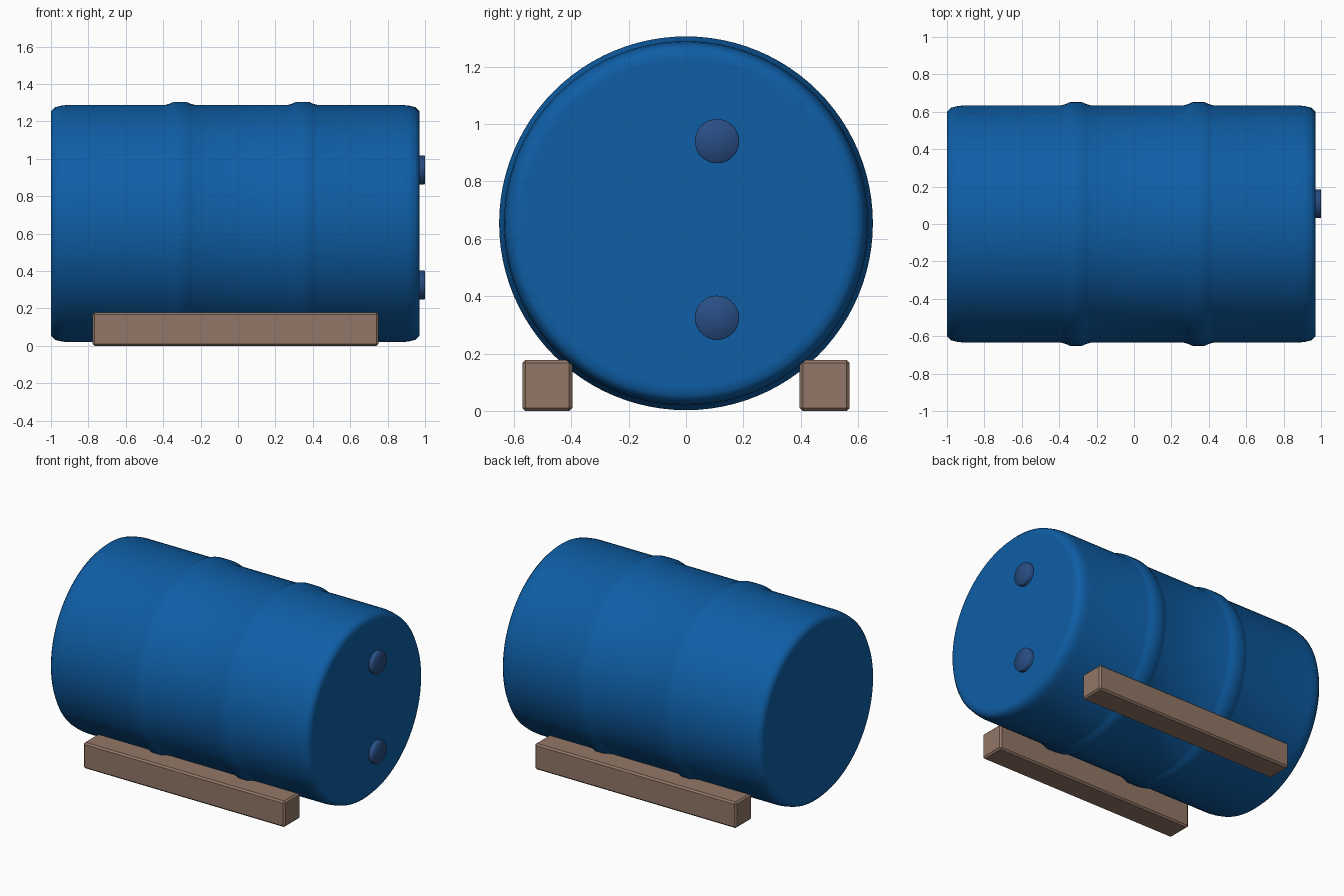
import bpy, bmesh, math
from mathutils import Matrix

if "Cube" in bpy.data.objects:
    bpy.data.objects.remove(bpy.data.objects["Cube"])

def material(name, rgb):
    m = bpy.data.materials.new(name)
    m.diffuse_color = (*rgb, 1)
    m.use_nodes = True
    m.node_tree.nodes["Principled BSDF"].inputs["Base Color"].default_value = m.diffuse_color
    return m

BLUE = material("barrel blue", (0.0045, 0.112, 0.38))
DARK = material("dark blue cap", (0.022, 0.075, 0.23))
WOOD = material("brown wood", (0.29, 0.185, 0.135))

def add_object(name, bm, mat, angle=None):
    bmesh.ops.recalc_face_normals(bm, faces=bm.faces)
    mesh = bpy.data.meshes.new(name)
    bm.to_mesh(mesh)
    bm.free()
    mesh.materials.append(mat)
    ob = bpy.data.objects.new(name, mesh)
    bpy.context.collection.objects.link(ob)
    bpy.ops.object.select_all(action='DESELECT')
    ob.select_set(True)
    bpy.context.view_layer.objects.active = ob
    if angle:
        bpy.ops.object.shade_smooth_by_angle(angle=math.radians(angle))
    return ob

def lathe_x(name, profile, y, z, mat, sides, angle):
    """Closed solid turned about an axis along x, from (x, radius) points."""
    bm = bmesh.new()
    rings = []
    for x, r in profile:
        rings.append([bm.verts.new((x, y + r * math.cos(2 * math.pi * i / sides),
                                    z + r * math.sin(2 * math.pi * i / sides)))
                      for i in range(sides)])
    for a, b in zip(rings, rings[1:]):
        for i in range(sides):
            j = (i + 1) % sides
            bm.faces.new((a[i], a[j], b[j], b[i]))
    bm.faces.new(rings[0])
    bm.faces.new(rings[-1])
    return add_object(name, bm, mat, angle)

# Barrel lying on its side, with rounded rims and two raised hoops
R, HOOP = 0.634, 0.651
profile = [(-1, 0.57), (-1, 0.60), (-0.978, 0.622), (-0.945, 0.63), (-0.91, R)]
for c in (-0.31, 0.345):
    profile += [(c - 0.08, R), (c - 0.055, 0.641), (c - 0.033, HOOP),
                (c + 0.033, HOOP), (c + 0.055, 0.641), (c + 0.08, R)]
profile += [(0.88, R), (0.915, 0.63), (0.948, 0.622), (0.97, 0.60), (0.97, 0.57)]
lathe_x("barrel", profile, 0, 0.654, BLUE, 96, 60)

# Two bung caps on the right end
for name, z in (("upper_bung", 0.94), ("lower_bung", 0.325)):
    lathe_x(name, [(0.95, 0.077), (0.996, 0.077), (1.0, 0.074)], 0.108, z, DARK, 32, 60)

# Wooden rails the barrel rests between
for name, side in (("front_rail", -1), ("back_rail", 1)):
    bm = bmesh.new()
    bmesh.ops.create_cube(bm, size=1, matrix=Matrix.Translation((-0.013, side * 0.483, 0.089))
                          @ Matrix.Diagonal((1.53, 0.174, 0.178, 1)))
    bmesh.ops.bevel(bm, geom=bm.edges[:], offset=0.011, segments=1, affect='EDGES')
    add_object(name, bm, WOOD)
